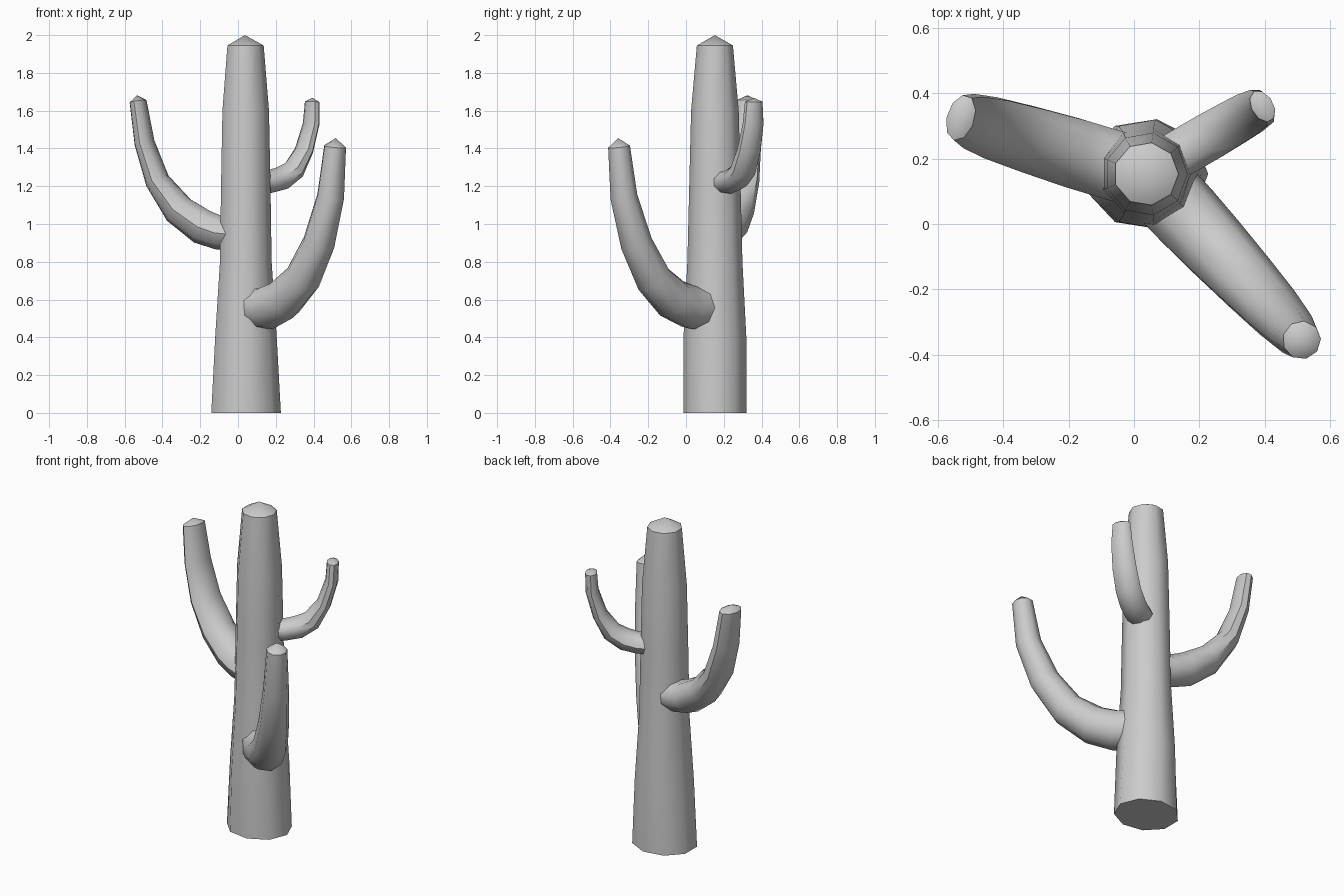
import bpy, bmesh, math
from mathutils import Vector

if "Cube" in bpy.data.objects:
    bpy.data.objects.remove(bpy.data.objects["Cube"])

SIDES = 9
CX, CY = 0.037, 0.153   # trunk axis


def tube(name, rings, tip):
    """Loft (centre, axis_u, axis_v) rings, flat start, cone-shaped tip."""
    bm = bmesh.new()
    loops = []
    for c, u, v in rings:
        angles = [2 * math.pi * i / SIDES for i in range(SIDES)]
        loops.append([bm.verts.new(c + u * math.cos(a) + v * math.sin(a)) for a in angles])
    for a, b in zip(loops, loops[1:]):
        for i in range(SIDES):
            j = (i + 1) % SIDES
            bm.faces.new((a[i], a[j], b[j], b[i]))
    bm.faces.new(loops[0][::-1])
    apex = bm.verts.new(tip)
    for i in range(SIDES):
        bm.faces.new((loops[-1][i], loops[-1][(i + 1) % SIDES], apex))
    bmesh.ops.recalc_face_normals(bm, faces=bm.faces)
    mesh = bpy.data.meshes.new(name)
    bm.to_mesh(mesh)
    bm.free()
    obj = bpy.data.objects.new(name, mesh)
    bpy.context.collection.objects.link(obj)
    bpy.ops.object.select_all(action='DESELECT')
    obj.select_set(True)
    bpy.context.view_layer.objects.active = obj
    bpy.ops.object.shade_smooth_by_angle(angle=math.radians(46))
    return obj


def arm(name, end_xy, path, tip_z):
    """Curved arm in a vertical plane from the trunk axis to end_xy.
    path rows: distance fraction along plan, z, sideways radius, in-plane radius."""
    start = Vector((CX, CY, 0))
    out = Vector((end_xy[0], end_xy[1], 0)) - start
    side = Vector((-out.y, out.x, 0)).normalized()
    pts = [start + out * f + Vector((0, 0, z)) for f, z, _, _ in path]
    rings = []
    for i, (f, z, rs, rp) in enumerate(path):
        t = (pts[min(i + 1, len(pts) - 1)] - pts[max(i - 1, 0)]).normalized()
        rings.append((pts[i], side * rs, t.cross(side) * rp))
    tip = pts[-1] + t * (tip_z - path[-1][1])
    return tube(name, rings, tip)


# Trunk: z, x radius, y radius
trunk = [(0, .19, .17), (.4, .168, .169), (.8, .141, .148),
         (1.2, .135, .138), (1.6, .127, .128), (1.945, .099, .097)]
tube("trunk",
     [(Vector((CX, CY, z)), Vector((rx, 0, 0)), Vector((0, ry, 0))) for z, rx, ry in trunk],
     Vector((CX, CY, 2.0)))

# Front right arm
arm("front_arm", (.513, -.355),
    [(.12, .555, .115, .115), (.25, .557, .114, .116), (.43, .60, .108, .112),
     (.64, .71, .098, .098), (.82, .90, .087, .086), (.95, 1.145, .073, .073),
     (1, 1.41, .059, .059)], 1.455)

# Left arm
arm("left_arm", (-.53, .325),
    [(.08, .945, .11, .09), (.23, .953, .11, .091), (.39, .985, .11, .096),
     (.62, 1.077, .105, .085), (.82, 1.23, .098, .063), (.94, 1.43, .087, .051),
     (1, 1.65, .072, .043)], 1.682)

# Back right arm
arm("back_arm", (.393, .36),
    [(.12, 1.22, .075, .06), (.36, 1.222, .075, .062), (.54, 1.24, .075, .064),
     (.72, 1.285, .073, .057), (.88, 1.39, .07, .042), (.985, 1.53, .062, .037),
     (1, 1.647, .052, .034)], 1.668)
